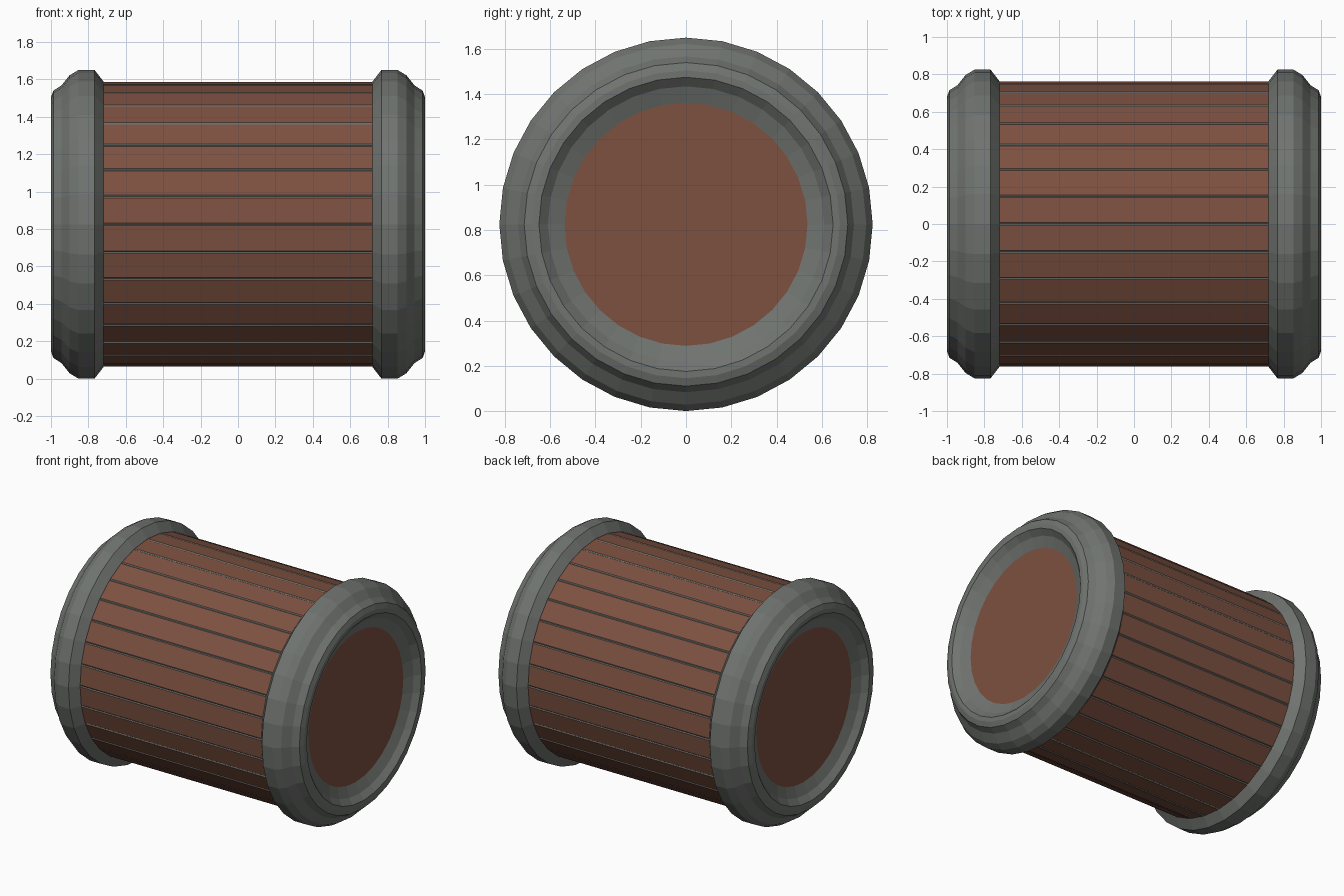
import bpy, bmesh, math

if "Cube" in bpy.data.objects:
    bpy.data.objects.remove(bpy.data.objects["Cube"])

R = 0.825          # end ring radius = height of the axis
N = 32             # sides of the barrel


def mat(name, rgb):
    m = bpy.data.materials.new(name)
    m.diffuse_color = (*rgb, 1)
    m.use_nodes = True
    m.node_tree.nodes["Principled BSDF"].inputs["Base Color"].default_value = m.diffuse_color
    return m


WOOD = mat("brown_wood", (0.205, 0.082, 0.052))
METAL = mat("grey_metal", (0.162, 0.174, 0.162))


def finish(bm, name, mats):
    me = bpy.data.meshes.new(name)
    bm.normal_update()
    bm.to_mesh(me)
    bm.free()
    for m in mats:
        me.materials.append(m)
    ob = bpy.data.objects.new(name, me)
    ob.location.z = R
    bpy.context.collection.objects.link(ob)
    return ob


def point(x, r, a):
    return (x, r * math.cos(a), r * math.sin(a))


# barrel body: flat planks separated by thin grey seams
bm = bmesh.new()
half = 0.007 / 0.76
section = []
for k in range(N):
    a = 2 * math.pi * k / N
    section += [(0.761, a - half), (0.756, a), (0.761, a + half)]
left = [bm.verts.new(point(-0.76, r, a)) for r, a in section]
right = [bm.verts.new(point(0.76, r, a)) for r, a in section]
n = len(section)
for j in range(n):
    k = (j + 1) % n
    f = bm.faces.new((left[j], left[k], right[k], right[j]))
    f.material_index = 0 if j % 3 == 2 else 1
finish(bm, "barrel_body", [WOOD, METAL])

# end rings: revolved profile (x, radius), mirrored to both ends
PROFILE = [(0.715, 0.745), (0.72, 0.765), (0.767, R), (0.853, R), (0.90, 0.797),
           (0.944, 0.742), (0.987, 0.715), (1.0, 0.68), (1.0, 0.65),
           (0.965, 0.61), (0.935, 0.537)]
for side, s in (("left", -1), ("right", 1)):
    bm = bmesh.new()
    loops = [[bm.verts.new(point(s * x, r, 2 * math.pi * j / N)) for j in range(N)]
             for x, r in PROFILE]
    for a, b in zip(loops, loops[1:]):
        for j in range(N):
            k = (j + 1) % N
            q = (a[j], a[k], b[k], b[j])
            bm.faces.new(q if s > 0 else q[::-1])
    # wooden end panel
    cap = bm.faces.new(loops[-1] if s > 0 else loops[-1][::-1])
    cap.material_index = 1
    finish(bm, side + "_end_ring", [METAL, WOOD])
